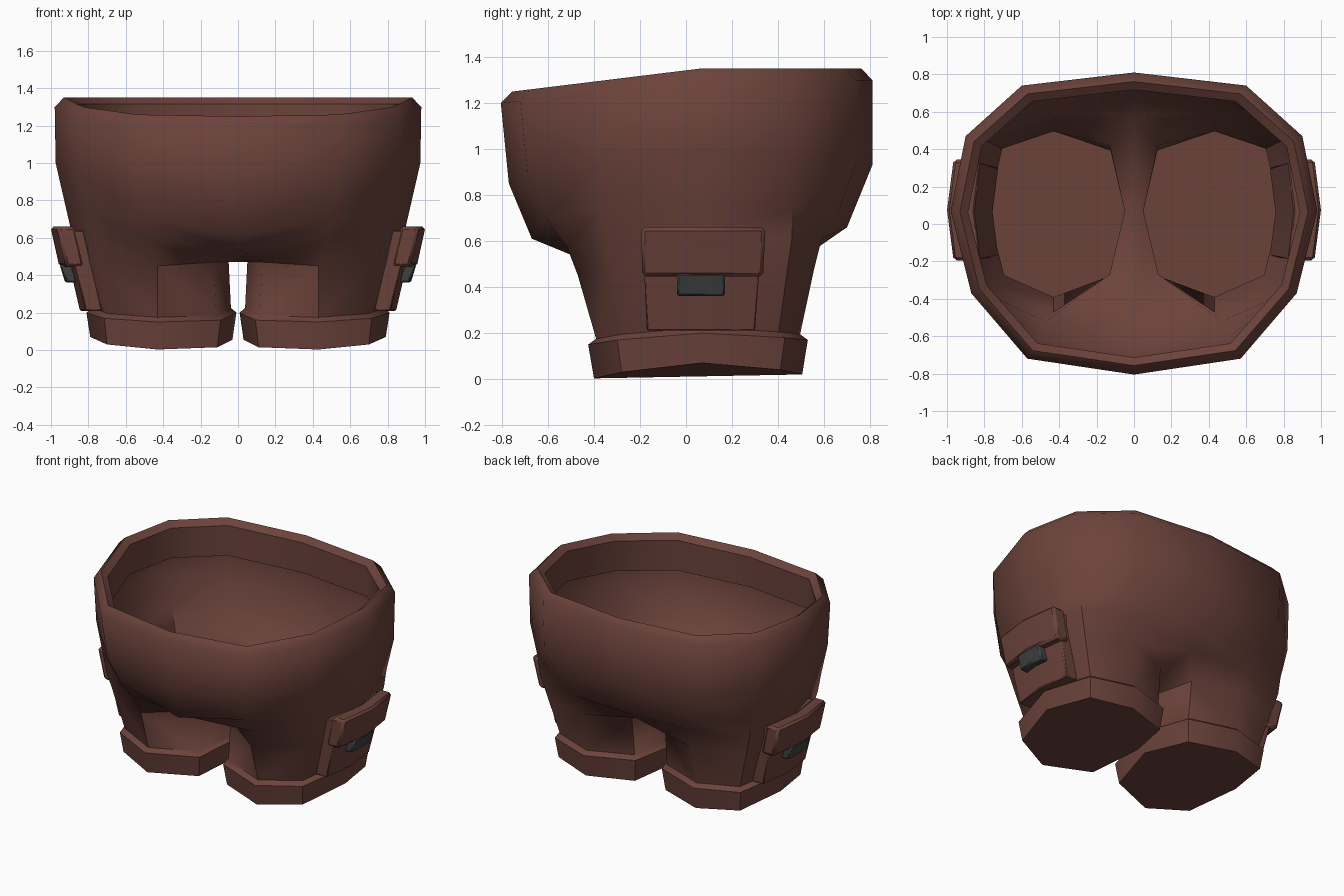
import bpy, bmesh, math

if "Cube" in bpy.data.objects:
    bpy.data.objects.remove(bpy.data.objects["Cube"])


def material(name, rgb):
    m = bpy.data.materials.new(name)
    m.diffuse_color = (*rgb, 1)
    m.use_nodes = True
    m.node_tree.nodes["Principled BSDF"].inputs["Base Color"].default_value = m.diffuse_color
    return m


BROWN = material("brown cloth", (0.150, 0.056, 0.044))
GREY = material("dark grey buckle", (0.050, 0.052, 0.052))


def finish(name, bm, mat, angle, bevel=0):
    """Turn a right-hand half into a mirrored, shaded object."""
    bmesh.ops.recalc_face_normals(bm, faces=bm.faces)
    me = bpy.data.meshes.new(name)
    bm.to_mesh(me)
    bm.free()
    me.materials.append(mat)
    ob = bpy.data.objects.new(name, me)
    bpy.context.collection.objects.link(ob)
    bpy.ops.object.select_all(action='DESELECT')
    ob.select_set(True)
    bpy.context.view_layer.objects.active = ob
    bpy.ops.object.shade_smooth_by_angle(angle=math.radians(angle))
    if bevel:
        b = ob.modifiers.new("bevel", 'BEVEL')
        b.width, b.segments = bevel, 1
    mir = ob.modifiers.new("mirror", 'MIRROR')
    mir.use_clip = True
    mir.merge_threshold = 0.002
    return ob


# Half rings run: front centre, round the outside, back centre, (inner leg)
sole = [(.11, -.28), (.43, -.40), (.70, -.28), (.79, .07),
        (.71, .41), (.43, .505), (.12, .40), (.03, .07)]
sole_z = [.015, .003, .03, .07, .04, .02, .025, .055]
cuff_z = [.16, .15, .17, .20, .18, .17, .18, .20]


def leg_ring(scale, zs, dz=0):
    return [(.42 + (x - .42) * scale, .06 + (y - .06) * scale, z + dz)
            for (x, y), z in zip(sole, zs)]


leg_top = [(.13, -.27, .47), (.43, -.47, .45), (.75, -.33, .47), (.865, .07, .47),
           (.78, .44, .47), (.43, .555, .47), (.13, .42, .47), (.05, .07, .47)]
hip = [(0, -.50, .54), (.47, -.52, .58), (.78, -.36, .61), (.89, .07, .63),
       (.82, .46, .61), (.47, .59, .61), (0, .57, .57), (0, .07, .47)]
belly = [(0, -.67, .61), (.49, -.61, .70), (.80, -.37, .74), (.92, .07, .76),
         (.84, .46, .74), (.51, .66, .72), (0, .70, .66)]
chest = [(0, -.77, .85), (.54, -.69, .90), (.85, -.37, .95), (.975, .07, 1.0),
         (.89, .47, .96), (.59, .74, .94), (0, .81, .93)]
waist = [(0, -.805), (.57, -.72), (.87, -.37), (.98, .07),
         (.90, .47), (.60, .74), (0, .81)]


def waist_ring(inset, drop):
    k = 1 - inset
    return [(x * k, y * (1 - inset * 1.2), 1.35 - .10 * max(0, .07 - y) / .87 - drop)
            for x, y in waist]


rings = [leg_ring(1, sole_z), leg_ring(1.055, cuff_z), leg_ring(.98, cuff_z, .025),
         leg_top, hip, belly, chest, waist_ring(0, .05), waist_ring(.05, 0),
         waist_ring(.095, .035), waist_ring(.09, .25)]

# Shorts: legs, seat and folded waistband in one skin
bm = bmesh.new()
vs = [[bm.verts.new(p) for p in r] for r in rings]
bm.faces.new(vs[0])
for lo, hi in zip(vs, vs[1:]):
    closed = len(lo) == 8 and len(hi) == 8
    for i in range(8 if closed else 6):
        j = (i + 1) % 8
        bm.faces.new((lo[i], lo[j], hi[j], hi[i]))
# leave the underside between the legs to the mirrored strip
finish("shorts", bm, BROWN, 50)


def slab(name, y_bot, y_top, z_bot, z_top, x_bot, x_top, thick, bow, mat, bevel):
    """Leaning plate on the outer thigh, bowed outward at its middle."""
    bm = bmesh.new()
    cols = []
    for t, b in ((0, 0), (.5, bow), (1, 0)):
        col = []
        for (y0, y1), z, x in ((y_bot, z_bot, x_bot), (y_top, z_top, x_top)):
            y = y0 + (y1 - y0) * t
            col += [bm.verts.new((x + b, y, z)), bm.verts.new((x + b - thick, y, z))]
        cols.append([col[0], col[2], col[3], col[1]])
    for a, b in zip(cols, cols[1:]):
        for i in range(4):
            j = (i + 1) % 4
            bm.faces.new((a[i], a[j], b[j], b[i]))
    bm.faces.new(cols[0])
    bm.faces.new(cols[-1])
    finish(name, bm, mat, 30, bevel)


# Cargo pockets with flap and buckle
slab("pocket", (-.17, .30), (-.19, .33), .21, .64, .815, .915, .09, .03, BROWN, .006)
slab("pocket_flap", (-.19, .335), (-.195, .345), .445, .66, .92, .968, .10, .035, BROWN, .016)
slab("pocket_buckle", (-.04, .17), (-.04, .17), .36, .46, .918, .948, .06, .006, GREY, .01)
